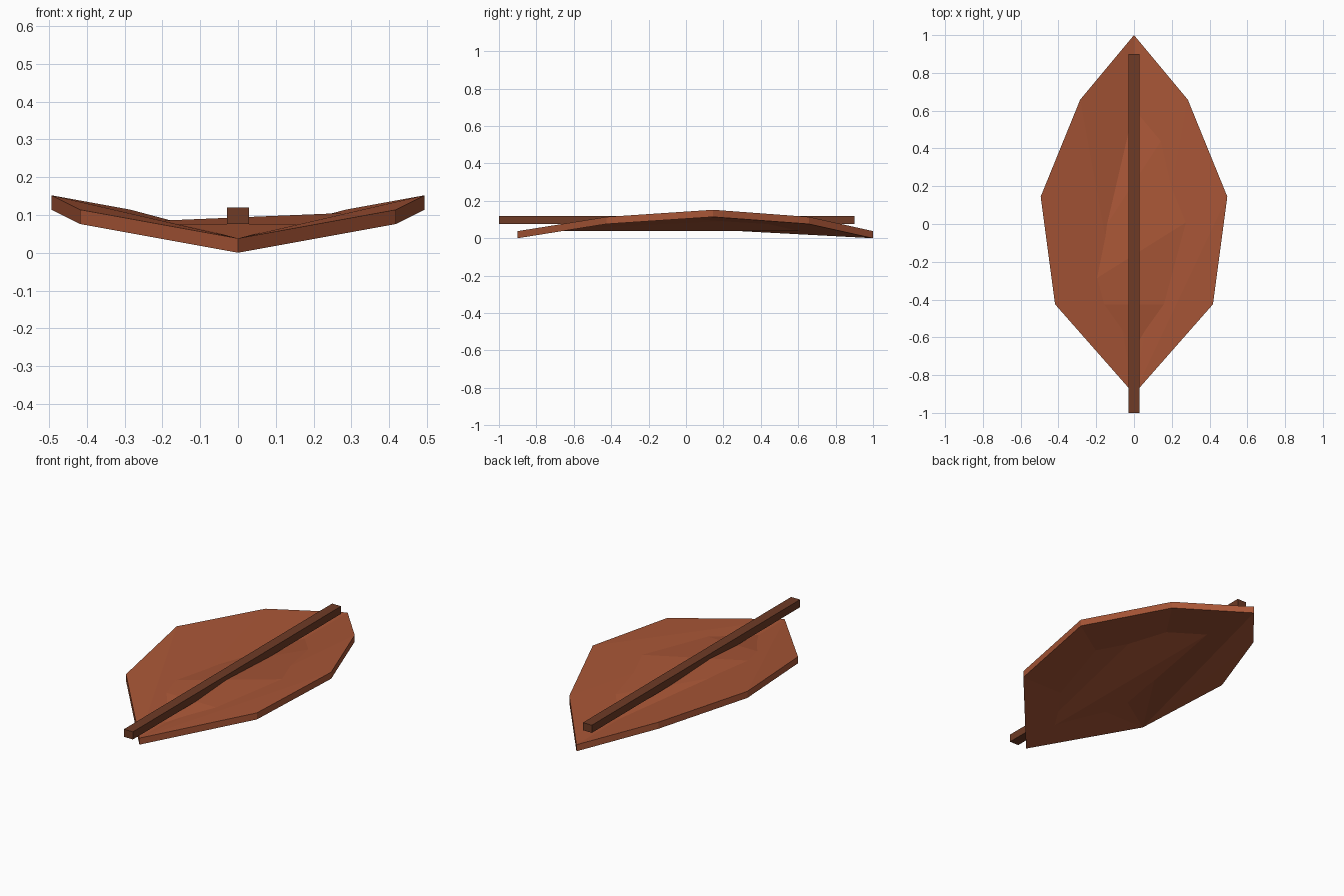
import bpy, bmesh

if "Cube" in bpy.data.objects:
    bpy.data.objects.remove(bpy.data.objects["Cube"])


def material(name, rgb):
    m = bpy.data.materials.new(name)
    m.diffuse_color = (*rgb, 1.0)
    m.use_nodes = True
    m.node_tree.nodes["Principled BSDF"].inputs["Base Color"].default_value = m.diffuse_color
    return m


def add_object(name, bm, mat):
    mesh = bpy.data.meshes.new(name)
    bm.to_mesh(mesh)
    bm.free()
    mesh.materials.append(mat)
    ob = bpy.data.objects.new(name, mesh)
    bpy.context.collection.objects.link(ob)
    return ob


rust = material("rust_leaf", (0.39, 0.092, 0.037))
brown = material("dark_brown_stem", (0.156, 0.044, 0.019))

# Leaf blade: half outline mirrored into a closed ring, cupped upwards
THICK = 0.038
base, tip = (0, -0.9, 0), (0, 1.0, 0)
half = [(0.418, -0.425, 0.076), (0.494, 0.145, 0.114), (0.285, 0.658, 0.076)]
ring = [base] + half + [tip] + [(-x, y, z) for x, y, z in reversed(half)]

bm = bmesh.new()
low = [bm.verts.new(p) for p in ring]
top = [bm.verts.new((x, y, z + THICK)) for x, y, z in ring]
n = len(ring)


def fan(verts):
    for i in range(1, len(verts) - 1):
        bm.faces.new((verts[0], verts[i], verts[i + 1]))


fan(top)          # upper side, folded along the middle
fan(low[::-1])    # underside
for i in range(n):  # rim
    j = (i + 1) % n
    bm.faces.new((low[i], low[j], top[j], top[i]))
add_object("leaf_blade", bm, rust)

# Stem: straight square bar along the middle of the leaf
bm = bmesh.new()
bmesh.ops.create_cube(bm, size=1)
bmesh.ops.scale(bm, vec=(0.057, 1.9, 0.044), verts=bm.verts)
bmesh.ops.translate(bm, vec=(0, -0.05, 0.098), verts=bm.verts)
add_object("stem", bm, brown)
